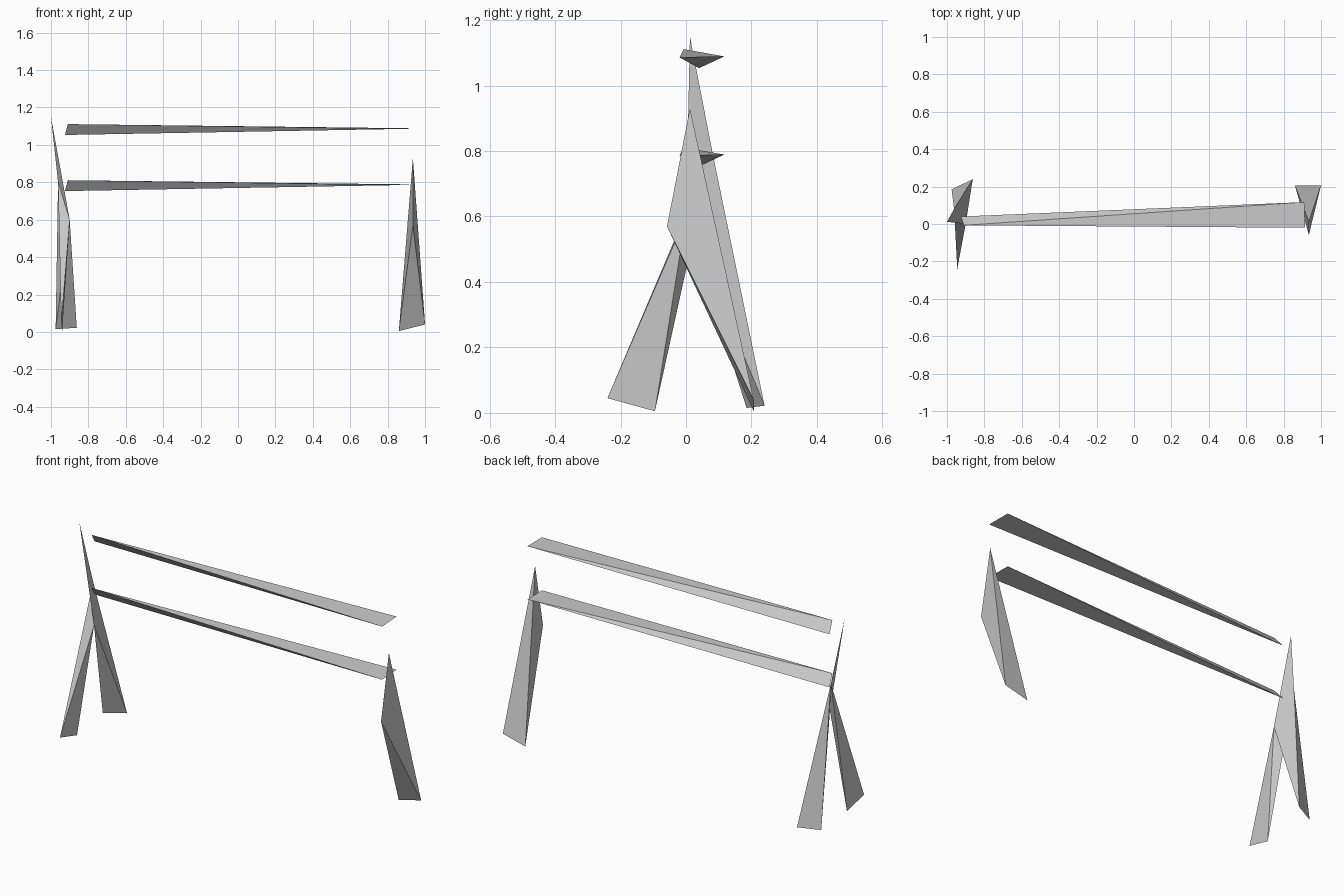
import bpy, bmesh

if "Cube" in bpy.data.objects:
    bpy.data.objects.remove(bpy.data.objects["Cube"])


def build(name, hulls, flaps=()):
    """One object made of four-cornered wedges plus optional flat flaps."""
    bm = bmesh.new()
    for a, b, c, d in hulls:
        v = [bm.verts.new(p) for p in (a, b, c, d)]
        for i, j, k in ((0, 1, 2), (0, 2, 3), (0, 3, 1), (1, 3, 2)):
            bm.faces.new((v[i], v[j], v[k]))
    bmesh.ops.recalc_face_normals(bm, faces=bm.faces)
    for tri in flaps:
        bm.faces.new([bm.verts.new(p) for p in tri])
    me = bpy.data.meshes.new(name)
    bm.to_mesh(me)
    bm.free()
    ob = bpy.data.objects.new(name, me)
    bpy.context.collection.objects.link(ob)


# Two identical twisted rails
for name, z in (("top_rail", 1.085), ("lower_rail", 0.785)):
    build(name, [((-0.91, -0.007, z + 0.026), (-0.925, 0.04, z - 0.032),
                  (0.91, 0.117, z + 0.004), (0.915, -0.02, z + 0.001))])

# Right post: one slanted wedge
build("right_leg", [((0.935, 0.012, 0.93), (0.935, -0.058, 0.57),
                     (0.86, 0.207, 0.005), (1.0, 0.207, 0.04))])

# Left post: front and rear wedges share a top edge, with a flap rising to a peak
knee, joint, peak = (-0.9, 0.0, 0.6), (-0.962, 0.08, 0.8), (-1.0, 0.012, 1.15)
build("left_legs", [
    (knee, joint, (-0.945, -0.24, 0.045), (-0.94, -0.095, 0.005)),
    (knee, joint, (-0.975, 0.185, 0.015), (-0.862, 0.24, 0.022)),
], [(joint, knee, peak)])
